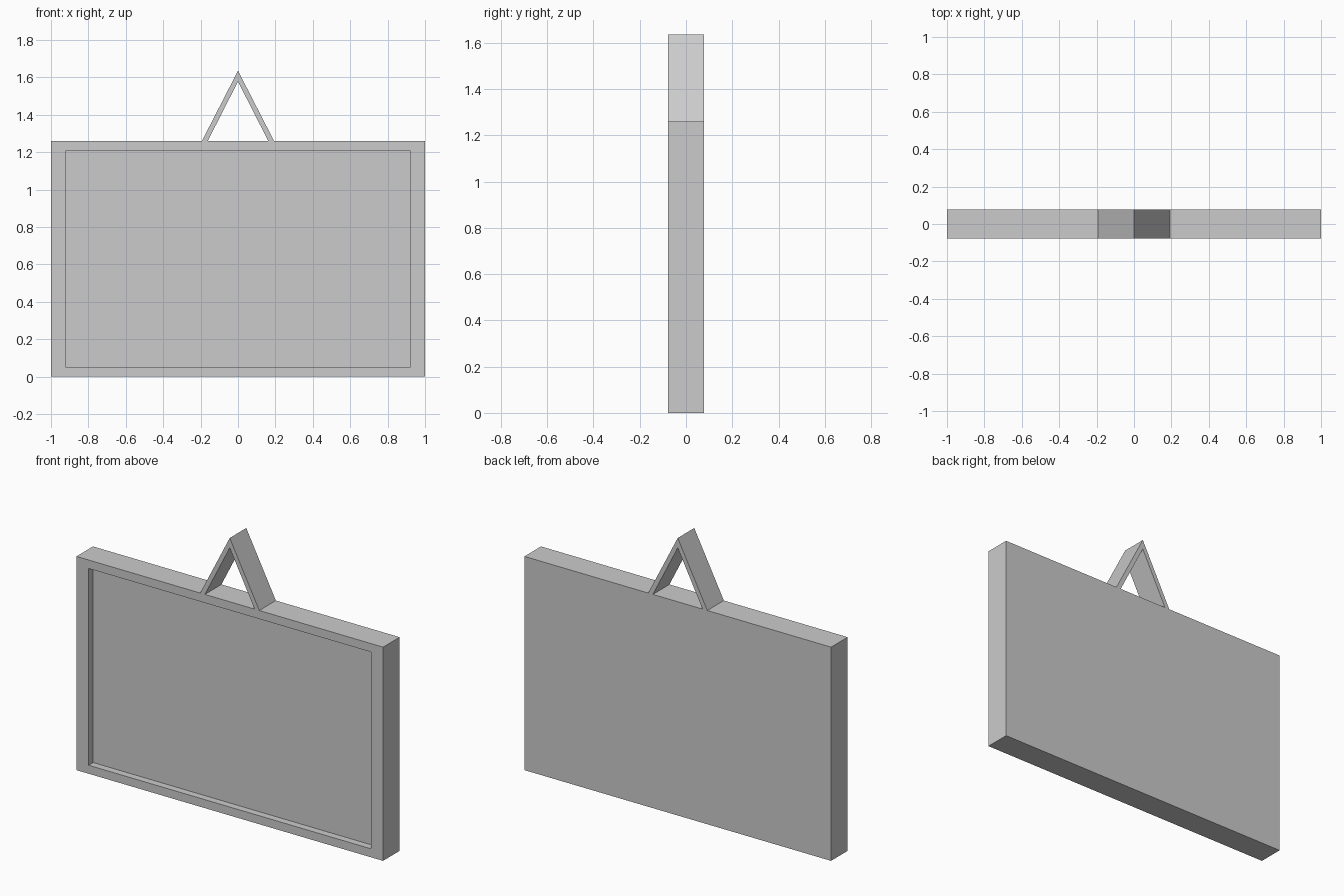
import bpy, bmesh

if "Cube" in bpy.data.objects:
    bpy.data.objects.remove(bpy.data.objects["Cube"])

HALF_DEPTH = 0.077


def new_object(name, bm):
    bmesh.ops.recalc_face_normals(bm, faces=bm.faces)
    mesh = bpy.data.meshes.new(name)
    bm.to_mesh(mesh)
    bm.free()
    obj = bpy.data.objects.new(name, mesh)
    bpy.context.collection.objects.link(obj)
    return obj


def rect(x, z0, z1):
    return [(-x, z0), (x, z0), (x, z1), (-x, z1)]


def ring(bm, points, y):
    return [bm.verts.new((x, y, z)) for x, z in points]


def bridge(bm, a, b):
    for i in range(len(a)):
        j = (i + 1) % len(a)
        bm.faces.new((a[i], a[j], b[j], b[i]))


# Board: flat back, raised front border, recessed panel
bm = bmesh.new()
outer, inner = rect(1.0, 0.0, 1.26), rect(0.92, 0.05, 1.21)
rings = [ring(bm, outer, HALF_DEPTH), ring(bm, outer, -HALF_DEPTH),
         ring(bm, inner, -HALF_DEPTH), ring(bm, inner, -HALF_DEPTH + 0.042)]
for a, b in zip(rings, rings[1:]):
    bridge(bm, a, b)
bm.faces.new(rings[0])
bm.faces.new(rings[-1])
new_object("framed_board", bm)

# Hanging strap: inverted V as deep as the board, mirrored about x = 0
bm = bmesh.new()
leg = [(-0.193, 1.26), (-0.162, 1.26), (0.0, 1.578), (0.0, 1.636)]
front, back = ring(bm, leg, -HALF_DEPTH), ring(bm, leg, HALF_DEPTH)
bm.faces.new(front)
bm.faces.new(back)
for i in (0, 1, 3):
    j = (i + 1) % 4
    bm.faces.new((front[i], front[j], back[j], back[i]))
strap = new_object("hanging_strap", bm)
mirror = strap.modifiers.new("Mirror", 'MIRROR')
mirror.use_axis = (True, False, False)
